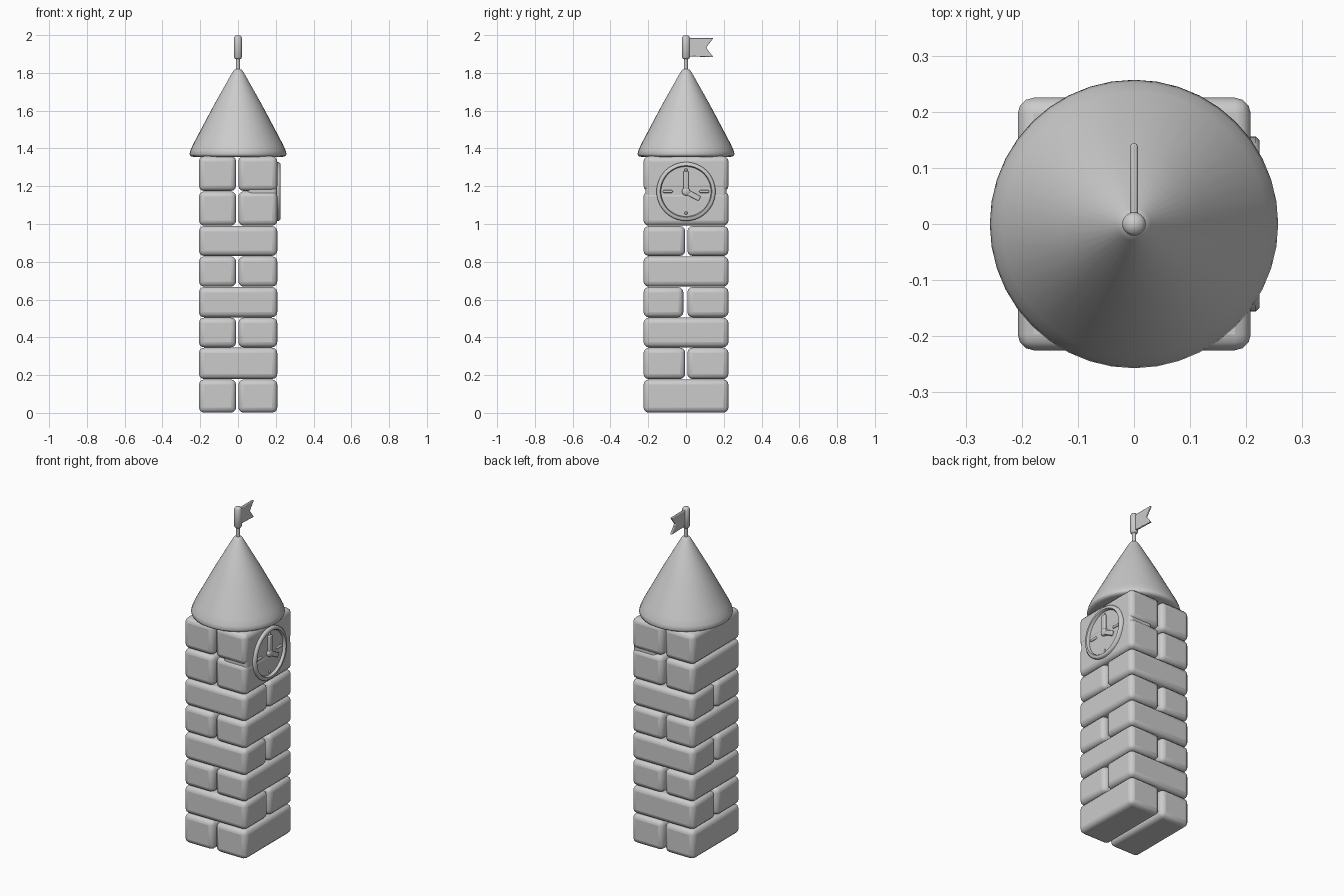
import bpy, bmesh, math
from mathutils import Matrix, Vector

if "Cube" in bpy.data.objects:
    bpy.data.objects.remove(bpy.data.objects["Cube"])

stone = bpy.data.materials.new("grey stone")
stone.diffuse_color = (0.6, 0.6, 0.6, 1)
stone.use_nodes = True
stone.node_tree.nodes["Principled BSDF"].inputs["Base Color"].default_value = stone.diffuse_color


def finish(name, bm, bevel=0.0, segments=3, angle=40):
    bmesh.ops.recalc_face_normals(bm, faces=bm.faces)
    mesh = bpy.data.meshes.new(name)
    bm.to_mesh(mesh)
    bm.free()
    mesh.materials.append(stone)
    ob = bpy.data.objects.new(name, mesh)
    bpy.context.collection.objects.link(ob)
    if bevel:
        mod = ob.modifiers.new("rounding", 'BEVEL')
        mod.width, mod.segments = bevel, segments
        mod.limit_method = 'ANGLE'
    bpy.ops.object.select_all(action='DESELECT')
    ob.select_set(True)
    bpy.context.view_layer.objects.active = ob
    bpy.ops.object.shade_smooth_by_angle(angle=math.radians(angle))
    return ob


def box(name, lo, hi, bevel, turn=0.0):
    """Rounded box between two corners, optionally turned about its x axis."""
    lo, hi = Vector(lo), Vector(hi)
    bm = bmesh.new()
    bmesh.ops.create_cube(bm, size=1)
    bmesh.ops.scale(bm, vec=hi - lo, verts=bm.verts)
    bmesh.ops.rotate(bm, matrix=Matrix.Rotation(turn, 3, 'X'), verts=bm.verts)
    bmesh.ops.translate(bm, vec=(lo + hi) / 2, verts=bm.verts)
    return finish(name, bm, bevel)


def lathe(name, profile, steps=40, matrix=None, closed=False):
    """Spin a (radius, height) profile around z."""
    bm = bmesh.new()
    vs = [bm.verts.new((r, 0, z)) for r, z in profile]
    es = [bm.edges.new(p) for p in zip(vs, vs[1:])]
    if closed:
        es.append(bm.edges.new((vs[-1], vs[0])))
    bmesh.ops.spin(bm, geom=vs + es, cent=(0, 0, 0), axis=(0, 0, 1),
                   angle=2 * math.pi, steps=steps)
    bmesh.ops.remove_doubles(bm, verts=bm.verts, dist=0.0005)
    if matrix:
        bm.transform(matrix)
    return finish(name, bm, angle=50)


# Stone courses: pairs of blocks, alternately lengthwise and crosswise
levels = [0.0, 0.178, 0.346, 0.505, 0.667, 0.83, 0.99, 1.174, 1.36]
X0, X1, Y0, Y1 = -0.207, 0.208, -0.225, 0.225
for i, (z0, z1) in enumerate(zip(levels, levels[1:])):
    if i % 2 == 0 or i == 7:
        spans = [(X0, -0.010, Y0, Y1), (0.002, X1, Y0, Y1)]
    else:
        g = -0.014 if i == 3 else -0.004
        spans = [(X0, X1, Y0, g), (X0, X1, 0.007, Y1)]
    if i == 4:
        spans = [(X0, -0.010, Y0, Y1), (0.002, X1, Y0, Y1)]
    for k, (a, b, c, d) in enumerate(spans):
        box(f"stone_block_{i}_{k}", (a, c, z0 + 0.001), (b, d, z1 - 0.001), 0.028)

# Smooth wall panel behind the clock
box("clock_panel", (0.05, -0.215, 1.0), (0.206, 0.215, 1.352), 0.02)

# Clock: raised rim, hands and hour marks on the +x side
CZ = 1.172
side = Matrix.Translation((0.19, 0, CZ)) @ Matrix.Rotation(math.pi / 2, 4, 'Y')
lathe("clock_rim", [(0.132, 0.0), (0.132, 0.027), (0.137, 0.034), (0.149, 0.034),
                    (0.156, 0.027), (0.156, 0.0)], 48, side, True)


def bar(name, angle, r0, r1, width, x1):
    """Bar lying on the clock face; angle is clockwise from the top."""
    mid, half = (r0 + r1) / 2, (r1 - r0) / 2
    y, z = mid * math.sin(angle), CZ + mid * math.cos(angle)
    box(name, (0.195, y - width / 2, z - half), (x1, y + width / 2, z + half),
        0.005, -angle)


bar("minute_hand", 0, -0.015, 0.108, 0.028, 0.222)
bar("hour_hand", math.radians(118), -0.01, 0.082, 0.028, 0.222)
for k in range(4):
    long = k % 2 == 1
    bar(f"hour_mark_{k}", k * math.pi / 2, 0.07 if long else 0.105, 0.122, 0.014, 0.214)
lathe("clock_hub", [(0, 0.034), (0.016, 0.034), (0.022, 0.028), (0.022, 0)], 20, side)

# Conical roof with rounded rim and tip
lathe("roof", [(0, 1.355), (0.235, 1.355), (0.252, 1.36), (0.257, 1.37), (0.252, 1.39),
               (0.236, 1.425), (0.13, 1.625), (0.03, 1.803), (0.018, 1.818),
               (0, 1.824)], 40)

# Flag pole and its thicker top
lathe("flag_pole", [(0, 1.80), (0.011, 1.80), (0.011, 1.89), (0, 1.89)], 16)
lathe("pole_top", [(0, 1.872), (0.015, 1.874), (0.021, 1.882), (0.021, 1.985),
                   (0.015, 1.996), (0, 2.0)], 20)

# Swallow-tailed flag
bm = bmesh.new()
outline = [(0.0, 1.888), (0.145, 1.883), (0.106, 1.934), (0.145, 1.984), (0.0, 1.984)]
face = bm.faces.new([bm.verts.new((-0.007, y, z)) for y, z in outline])
res = bmesh.ops.extrude_face_region(bm, geom=[face])
bmesh.ops.translate(bm, vec=(0.014, 0, 0),
                    verts=[v for v in res["geom"] if isinstance(v, bmesh.types.BMVert)])
finish("flag", bm, 0.004, 2)
